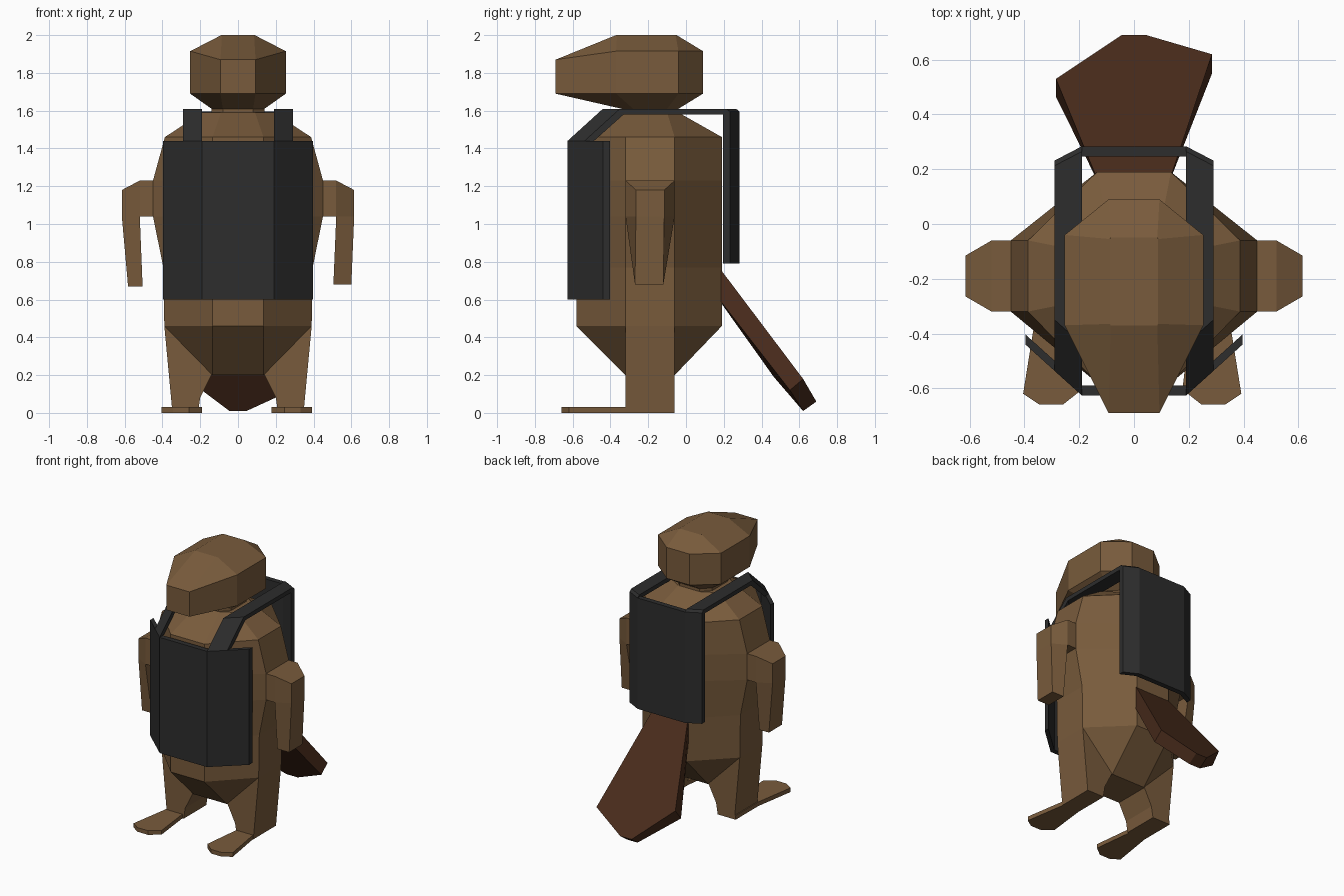
import bpy, bmesh

if "Cube" in bpy.data.objects:
    bpy.data.objects.remove(bpy.data.objects["Cube"])


def material(name, rgb):
    m = bpy.data.materials.new(name)
    m.diffuse_color = (*rgb, 1)
    m.use_nodes = True
    m.node_tree.nodes["Principled BSDF"].inputs["Base Color"].default_value = m.diffuse_color
    return m


FUR = material("fur_brown", (0.19, 0.105, 0.045))
TAIL = material("tail_brown", (0.07, 0.026, 0.012))
BOARD = material("board_black", (0.026, 0.026, 0.026))


def loft(name, rings, mat):
    """Skin a stack of equal-length rings and cap both ends."""
    bm = bmesh.new()
    vr = [[bm.verts.new(p) for p in r] for r in rings]
    n = len(vr[0])
    for a, b in zip(vr, vr[1:]):
        for i in range(n):
            j = (i + 1) % n
            bm.faces.new((a[i], a[j], b[j], b[i]))
    bm.faces.new(vr[0])
    bm.faces.new(vr[-1])
    bmesh.ops.remove_doubles(bm, verts=bm.verts, dist=0.0005)
    bmesh.ops.recalc_face_normals(bm, faces=bm.faces)
    me = bpy.data.meshes.new(name)
    bm.to_mesh(me)
    bm.free()
    me.materials.append(mat)
    ob = bpy.data.objects.new(name, me)
    bpy.context.collection.objects.link(ob)
    return ob


def octagon(z, wide, narrow, y0, y1, y2, y3, zfront=None):
    """Ring: narrow at the front (y0) and back (y3), wide between y1 and y2."""
    half = [(narrow, y0), (wide, y1), (wide, y2), (narrow, y3)]
    pts = half + [(-x, y) for x, y in reversed(half)]
    return [(x, y, zfront if zfront and y == y0 else z) for x, y in pts]


def box_ring_x(x, y0, y1, z0, z1):
    return [(x, y0, z0), (x, y1, z0), (x, y1, z1), (x, y0, z1)]


# Torso
torso = [octagon(0.20, 0.14, 0.135, -0.32, -0.315, -0.065, -0.06)]
for z, w in [(0.46, 0.39), (0.77, 0.395), (1.04, 0.45), (1.23, 0.45), (1.46, 0.387)]:
    torso.append(octagon(z, w, 0.135, -0.58, -0.32, -0.06, 0.19))
torso.append(octagon(1.59, 0.19, 0.09, -0.34, -0.28, -0.10, -0.04))
loft("torso", torso, FUR)

# Head
loft("head", [
    octagon(1.58, 0.14, 0.08, -0.34, -0.28, -0.10, -0.04),
    octagon(1.61, 0.14, 0.08, -0.34, -0.28, -0.10, -0.04),
    octagon(1.69, 0.253, 0.093, -0.69, -0.37, -0.04, 0.09),
    octagon(1.915, 0.253, 0.093, -0.69, -0.37, -0.04, 0.09, zfront=1.87),
    octagon(2.00, 0.088, 0.085, -0.37, -0.365, -0.055, -0.05),
], FUR)

# Arms, legs and feet
leg_side = [(0.39, 0.46), (0.347, 0.0), (0.213, 0.0), (0.20, 0.08), (0.14, 0.20), (0.14, 0.46)]
foot_plan = [(0.347, -0.06), (0.347, -0.32), (0.395, -0.62), (0.335, -0.66),
             (0.25, -0.66), (0.18, -0.605), (0.213, -0.32), (0.213, -0.06)]
for side, s, hand_x, hand_z in [("right", 1, 0.60, 0.68), ("left", -1, 0.582, 0.67)]:
    def flip(rings):
        return [[(s * x, y, z) for x, y, z in r] for r in rings]

    loft(side + "_shoulder", flip([
        box_ring_x(0.38, -0.32, -0.06, 1.04, 1.23),
        box_ring_x(0.52, -0.32, -0.06, 1.04, 1.23),
        box_ring_x(0.615, -0.265, -0.115, 1.04, 1.18)]), FUR)
    loft(side + "_forearm", flip([
        [(0.52, -0.32, 1.04), (0.615, -0.265, 1.04), (0.615, -0.115, 1.04), (0.52, -0.06, 1.04)],
        [(0.505, -0.27, hand_z), (hand_x, -0.27, hand_z),
         (hand_x, -0.12, hand_z), (0.505, -0.12, hand_z)]]), FUR)
    loft(side + "_leg", flip([[(x, y, z) for x, z in leg_side] for y in (-0.32, -0.06)]), FUR)
    shift = 0.01 if s < 0 else -0.003
    loft(side + "_foot", flip([[(x + shift, y, z) for x, y in foot_plan]
                               for z in (0.0, 0.03)]), FUR)

# Flat paddle tail, with a slightly skewed end
loft("tail", [
    [(-0.12, 0.13, 0.83), (-0.285, 0.53, 0.27), (-0.045, 0.69, 0.06),
     (0.045, 0.69, 0.06), (0.285, 0.62, 0.18), (0.12, 0.13, 0.83)],
    [(-0.12, 0.13, 0.66), (-0.285, 0.465, 0.19), (-0.045, 0.62, 0.01),
     (0.045, 0.62, 0.01), (0.285, 0.55, 0.12), (0.12, 0.13, 0.66)],
], TAIL)


# Sandwich boards: bent panels front and back
def panel(name, outer, thickness, z0, z1):
    pts = outer + [(-x, y) for x, y in reversed(outer)]
    plan = pts + [(x, y + thickness) for x, y in reversed(pts)]
    return loft(name, [[(x, y, z) for x, y in plan] for z in (z0, z1)], BOARD)


panel("front_board", [(0.397, -0.44), (0.19, -0.627)], 0.037, 0.60, 1.44)
panel("back_board", [(0.29, 0.232), (0.19, 0.284)], -0.037, 0.79, 1.595)

# Shoulder straps joining the boards: (inner-edge y, outer-edge y, top z, low z, low y offset)
path = [(0.284, 0.232, 1.595, 1.57, 0.0),
        (0.265, 0.213, 1.61, 1.58, 0.0),
        (-0.44, -0.35, 1.61, 1.58, 0.02),
        (-0.627, -0.537, 1.44, 1.44, 0.05)]
for side, s in [("right", 1), ("left", -1)]:
    loft(side + "_strap", [[(s * 0.19, yi, zt), (s * 0.29, yo, zt),
                            (s * 0.29, yo + d, zb), (s * 0.19, yi + d, zb)]
                           for yi, yo, zt, zb, d in path], BOARD)
